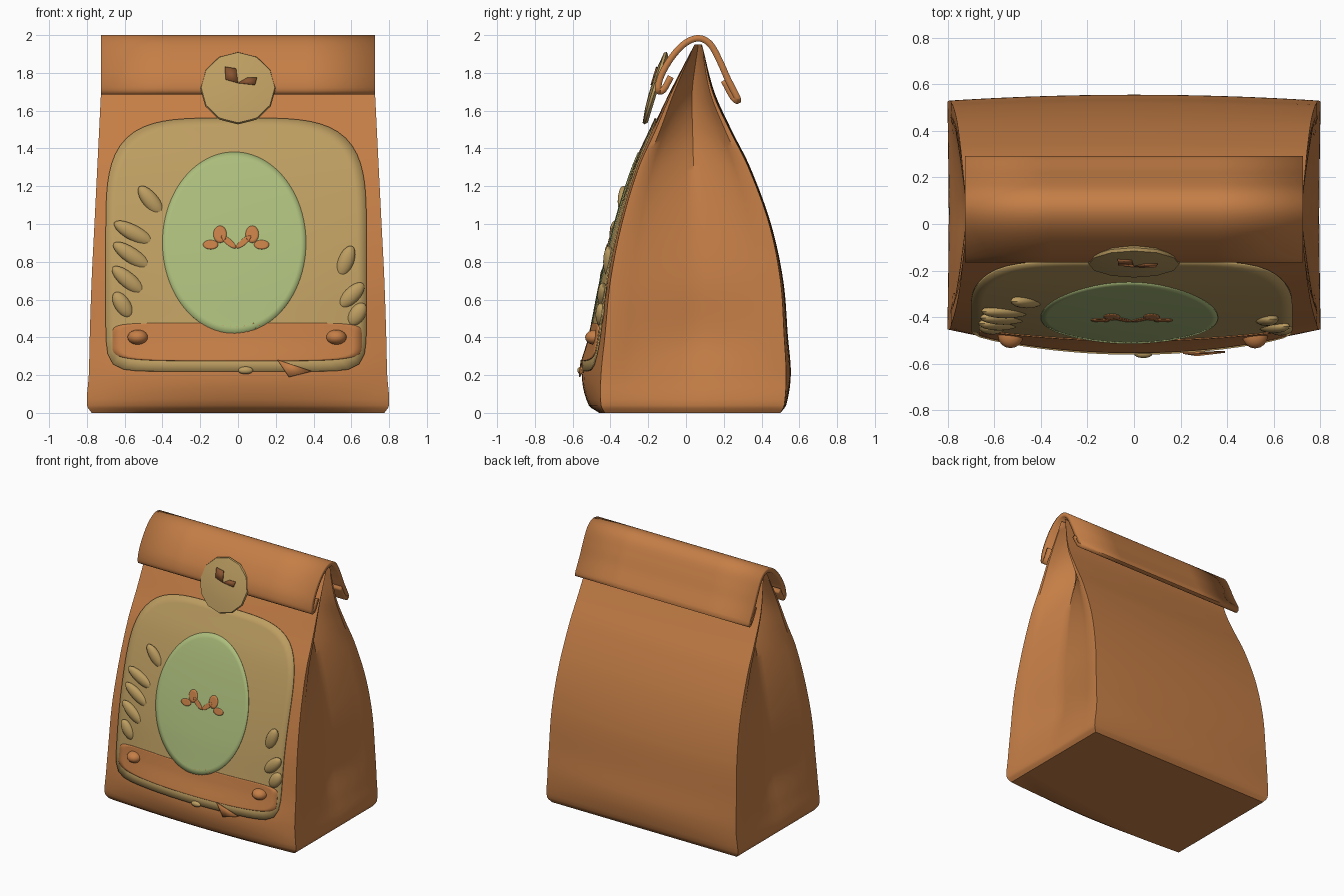
import bpy, bmesh, math
from mathutils import Matrix, Vector

cube = bpy.data.objects.get("Cube")
if cube:
    bpy.data.objects.remove(cube, do_unlink=True)


def material(name, rgb):
    m = bpy.data.materials.new(name)
    m.use_nodes = True
    m.diffuse_color = (*rgb, 1)
    m.node_tree.nodes["Principled BSDF"].inputs["Base Color"].default_value = (*rgb, 1)
    return m


PAPER = material("kraft paper", (0.56, 0.21, 0.062))
CREAM = material("cream tan", (0.51, 0.34, 0.12))
GREEN = material("pale green", (0.41, 0.51, 0.2))
BROWN = material("dark brown", (0.25, 0.09, 0.03))


def finish(name, bm, mat, angle=40):
    bmesh.ops.recalc_face_normals(bm, faces=bm.faces)
    me = bpy.data.meshes.new(name)
    bm.to_mesh(me)
    bm.free()
    me.materials.append(mat)
    ob = bpy.data.objects.new(name, me)
    bpy.context.collection.objects.link(ob)
    bpy.ops.object.select_all(action='DESELECT')
    ob.select_set(True)
    bpy.context.view_layer.objects.active = ob
    bpy.ops.object.shade_smooth_by_angle(angle=math.radians(angle))
    return ob


def solidify(ob, thickness, offset):
    m = ob.modifiers.new("thickness", 'SOLIDIFY')
    m.thickness, m.offset = thickness, offset


def spline(rows, k):
    """Smooth interpolation of rows (key, value, value...) at key k."""
    k = min(max(k, rows[0][0]), rows[-1][0])
    i = max(j for j in range(len(rows) - 1) if rows[j][0] <= k)

    def slope(j, c):
        a, b = rows[max(j - 1, 0)], rows[min(j + 1, len(rows) - 1)]
        return (b[c] - a[c]) / (b[0] - a[0])
    h = rows[i + 1][0] - rows[i][0]
    t = (k - rows[i][0]) / h
    return [(2*t**3 - 3*t*t + 1) * rows[i][c] + (3*t*t - 2*t**3) * rows[i + 1][c]
            + h * ((t**3 - 2*t*t + t) * slope(i, c) + (t**3 - t*t) * slope(i + 1, c))
            for c in range(1, len(rows[0]))]


def loft(bm, rings, closed):
    vs = [[bm.verts.new(p) for p in r] for r in rings]
    n = len(vs[0])
    for a, b in zip(vs, vs[1:]):
        for i in range(n if closed else n - 1):
            j = (i + 1) % n
            bm.faces.new((a[i], a[j], b[j], b[i]))
    return vs


# Bag body: height, half width, front edge, front bulge, back edge, back bulge, gusset depth
BODY = [(0, .775, -.43, .03, .50, 0, 0),
        (.04, .80, -.45, .065, .52, .01, .005),
        (.2, .79, -.45, .10, .53, .025, .03),
        (.4, .785, -.43, .07, .52, .02, .07),
        (.7, .775, -.40, .04, .50, .015, .06),
        (1, .76, -.34, .025, .44, .01, .08),
        (1.3, .745, -.25, .02, .33, .01, .12),
        (1.5, .735, -.16, .02, .23, .01, .16),
        (1.7, .725, -.075, .01, .14, .01, .2),
        (1.95, .71, .045, 0, .085, 0, .23)]


def front_y(x, z):
    w, yf, bulge = spline(BODY, z)[:3]
    return yf - bulge * (1 - (x / w) ** 2)


def body_ring(z, n=24, m=16):
    w, yf, bf, yb, bb, depth = spline(BODY, z)
    side = []
    for i in range(1, m):
        t = i / m
        s = max(0, (1 - abs(2 * t - 1) - .12) / .88)
        side.append((w - depth * s ** .8, yf + (yb - yf) * t, z))
    us = [2 * i / n - 1 for i in range(n + 1)]
    front = [(w * u, yf - bf * (1 - u * u), z) for u in us]
    back = [(-w * u, yb + bb * (1 - u * u), z) for u in us]
    return front + side + back + [(-x, y, z) for x, y, z in reversed(side)]


bm = bmesh.new()
heights = [0, .012, .025] + [.04 + 1.91 * i / 60 for i in range(61)]
rings = loft(bm, [body_ring(z) for z in heights], True)
bm.faces.new(rings[0])
bm.faces.new(rings[-1])
finish("bag_body", bm, PAPER)

# Folded top: a ribbon with both ends curled under
PATH = [(-.08, 1.78), (-.12, 1.71), (-.148, 1.71), (-.13, 1.79), (-.07, 1.89), (0, 1.96),
        (.07, 1.983), (.13, 1.95), (.18, 1.86), (.22, 1.77), (.275, 1.66), (.25, 1.67), (.2, 1.76)]
keyed = [(i, *p) for i, p in enumerate(PATH)]
bm = bmesh.new()
steps = 5 * (len(PATH) - 1)
profile = [spline(keyed, i / 5) for i in range(steps + 1)]
loft(bm, [[(x, y, z) for y, z in profile] for x in (-.725, -.36, 0, .36, .725)], False)
solidify(finish("folded_top", bm, PAPER, 60), .034, 0)


# Thin plates that follow the bag front
def plate(name, cx, cz, a, b, mat, lift, top=2, bottom=2, tilt=0, rings=14, n=96):
    def point(f, i):
        t = 2 * math.pi * i / n
        c, s = math.cos(t), math.sin(t)
        e = top if s > 0 else bottom
        r = f / (abs(c) ** e + abs(s) ** e) ** (1 / e)
        dx, dz = a * c * r, b * s * r
        x = cx + dx * math.cos(tilt) - dz * math.sin(tilt)
        z = cz + dx * math.sin(tilt) + dz * math.cos(tilt)
        return (x, front_y(x, z) - lift, z)
    bm = bmesh.new()
    vs = loft(bm, [[point(k / rings, i) for i in range(n)] for k in range(1, rings + 1)], True)
    bm.faces.new(vs[0])
    ob = finish(name, bm, mat)
    solidify(ob, .008, 0)
    return ob


plate("front_label", -.01, .89, .69, .67, CREAM, .009, top=4, bottom=12)
plate("label_oval", -.02, .9, .38, .48, GREEN, .014)
plate("label_band", -.005, .375, .66, .1, PAPER, .014, top=8, bottom=5)
for s in (-1, 1):
    plate("printed_spot", -.01 + s * .085, .945, .035, .045, PAPER, .018, rings=3, n=24)
    plate("printed_end", -.01 + s * .135, .89, .04, .024, PAPER, .018, rings=3, n=24)
    plate("printed_link", -.01 + s * .04, .905, .05, .016, PAPER, .018, tilt=s * .7, rings=3, n=24)


# Raised leaves and knobs on the label
def lump(name, x, z, size, tilt, mat):
    bm = bmesh.new()
    bmesh.ops.create_uvsphere(bm, u_segments=16, v_segments=10, radius=1)
    bmesh.ops.transform(bm, verts=bm.verts, matrix=(
        Matrix.Translation((x, front_y(x, z) - .01, z))
        @ Matrix.Rotation(-tilt, 4, 'Y') @ Matrix.Diagonal((*size, 1))))
    return finish(name, bm, mat)


for x, z, length, tilt in [(-.46, 1.12, .1, -.9), (-.55, .95, .12, -.5), (-.56, .83, .12, -.6),
                           (-.58, .7, .11, -.7), (-.61, .57, .08, -1),
                           (.57, .8, .09, 1.2), (.6, .62, .09, .8), (.63, .52, .07, 1)]:
    lump("leaf", x, z, (length, .03, .042), tilt, CREAM)
for x in (-.53, .52):
    lump("knob", x, .4, (.055, .055, .04), 0, PAPER)
lump("bottom_tip", .04, .225, (.04, .018, .02), 0, CREAM)

# Loose paper flake at the lower edge
bm = bmesh.new()
bm.faces.new([bm.verts.new((x, front_y(x, z) - .025, z))
              for x, z in ((.21, .28), (.27, .19), (.39, .22))])
solidify(finish("paper_flake", bm, PAPER), .008, 0)

# Round seal leaning on the folded top
SEAL = Matrix.Translation((0, -.165, 1.72)) @ Matrix.Rotation(math.radians(73), 4, 'X')
bm = bmesh.new()
outline = [(r, h) for r, h in ((.185, -.018), (.2, -.005), (.195, .008), (.12, .018), (.04, .022))]
vs = loft(bm, [[SEAL @ Vector((r * math.cos(math.tau * i / 12), r * math.sin(math.tau * i / 12), h))
                for i in range(12)] for r, h in outline], True)
bm.faces.new(vs[0])
bm.faces.new(vs[-1])
finish("seal", bm, CREAM, 30)

# Small patches on the seal
for corners in (((-.07, .11), (-.065, .04), (0, .02), (-.01, .1)),
                ((.0, .02), (.09, .01), (.1, .05), (.05, .05))):
    bm = bmesh.new()
    bm.faces.new([bm.verts.new(SEAL @ Vector((x, y, .023))) for x, y in corners])
    solidify(finish("seal_patch", bm, BROWN), .008, 0)
